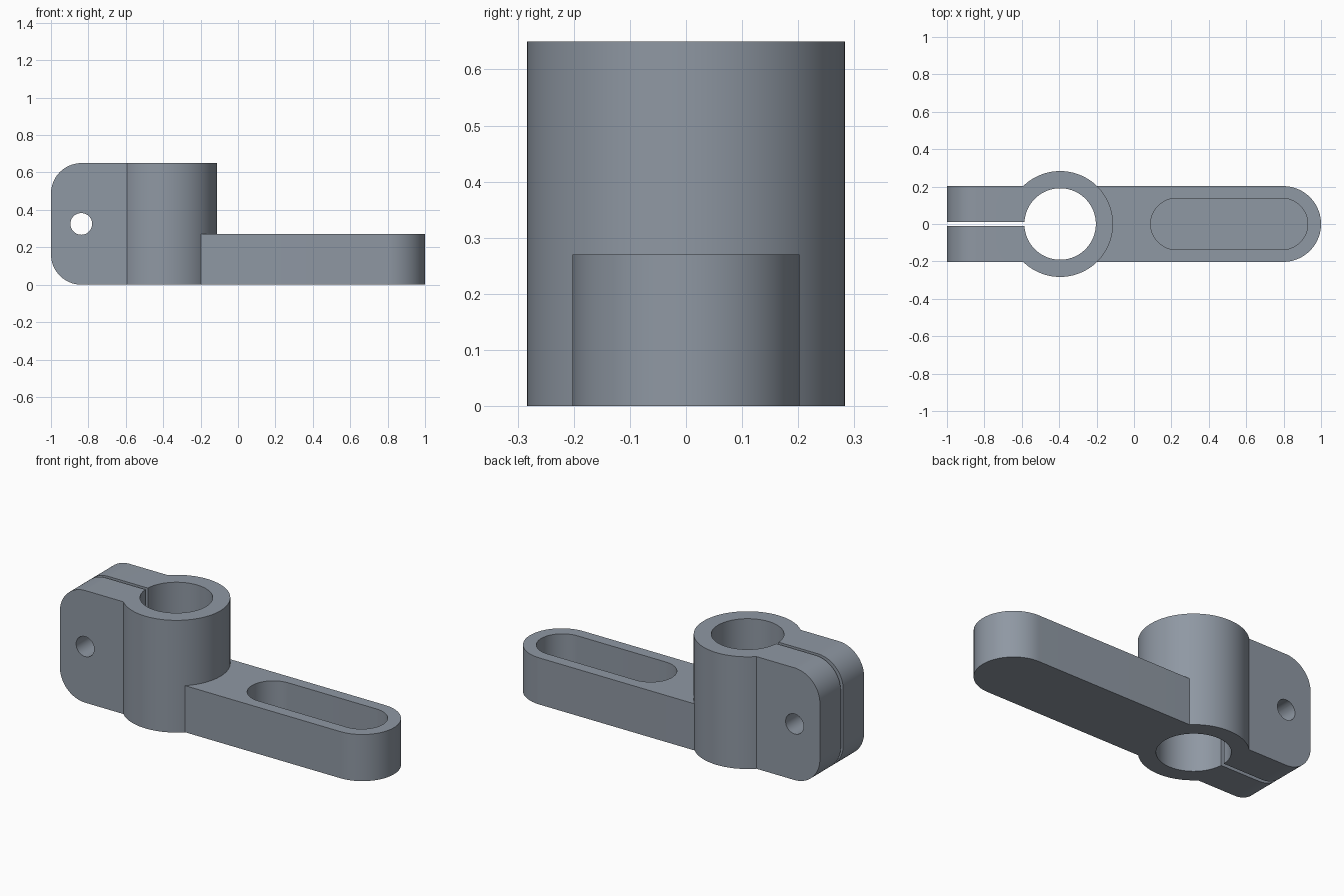
import bpy, bmesh, math

if "Cube" in bpy.data.objects:
    bpy.data.objects.remove(bpy.data.objects["Cube"])

CX = -0.395          # boss centre
H, ARM_H = 0.65, 0.27
HW = 0.2025          # half width of arm and clamp

grey = bpy.data.materials.new("steel_grey")
grey.diffuse_color = (0.275, 0.314, 0.367, 1)
grey.use_nodes = True
grey.node_tree.nodes["Principled BSDF"].inputs["Base Color"].default_value = grey.diffuse_color


def arc(cx, cy, r, a0, a1, n):
    return [(cx + r * math.cos(math.radians(a0 + (a1 - a0) * i / n)),
             cy + r * math.sin(math.radians(a0 + (a1 - a0) * i / n))) for i in range(n + 1)]


def circle(cx, cy, r, n=96):
    return arc(cx, cy, r, 0, 360, n)[:-1]


def prism(name, pts, lo, hi, along="z"):
    """Extrude a closed outline (xy along z, or xz along y) between lo and hi."""
    place = (lambda u, v, w: (u, v, w)) if along == "z" else (lambda u, v, w: (u, w, v))
    bm = bmesh.new()
    a, b = [[bm.verts.new(place(u, v, w)) for u, v in pts] for w in (lo, hi)]
    bm.faces.new(a)
    bm.faces.new(b)
    for i in range(len(pts)):
        j = (i + 1) % len(pts)
        bm.faces.new((a[i], a[j], b[j], b[i]))
    bmesh.ops.recalc_face_normals(bm, faces=bm.faces)
    me = bpy.data.meshes.new(name)
    bm.to_mesh(me)
    bm.free()
    me.materials.append(grey)
    ob = bpy.data.objects.new(name, me)
    bpy.context.collection.objects.link(ob)
    return ob


def combine(target, other, op):
    m = target.modifiers.new(op, "BOOLEAN")
    m.operation, m.solver, m.object = op, "EXACT", other
    bpy.context.view_layer.objects.active = target
    bpy.ops.object.modifier_apply(modifier=m.name)
    bpy.data.objects.remove(other)


# Solid parts: boss, rounded clamp lug, flat arm with round end
body = prism("clamp_arm", circle(CX, 0, 0.283, 128), 0, H)
R = 0.163
lug = prism("clamp_lug", [(CX, 0), (CX, H)] + arc(-1 + R, H - R, R, 90, 180, 20)
            + arc(-1 + R, R, R, 180, 270, 20), -HW, HW, "y")
arm = prism("arm", [(CX, HW), (CX, -HW)] + arc(1 - HW, 0, HW, -90, 90, 48), 0, ARM_H)
combine(body, lug, "UNION")
combine(body, arm, "UNION")

# Cuts: bore, clamping slit, bolt hole, blind slot in the arm
P = 0.137
cutters = [
    prism("bore", circle(CX, 0, 0.191), -0.1, H + 0.1),
    prism("slit", [(-1.1, -0.011), (CX, -0.011), (CX, 0.011), (-1.1, 0.011)], -0.1, H + 0.1),
    prism("bolt_hole", circle(-0.838, H / 2, 0.058, 48), -0.5, 0.5, "y"),
    prism("arm_slot", arc(0.929 - P, 0, P, -90, 90, 36) + arc(0.089 + P, 0, P, 90, 270, 36),
          0.065, ARM_H + 0.1),
]
for c in cutters:
    combine(body, c, "DIFFERENCE")

bpy.ops.object.select_all(action="DESELECT")
body.select_set(True)
bpy.context.view_layer.objects.active = body
bpy.ops.object.shade_smooth_by_angle(angle=math.radians(30))
